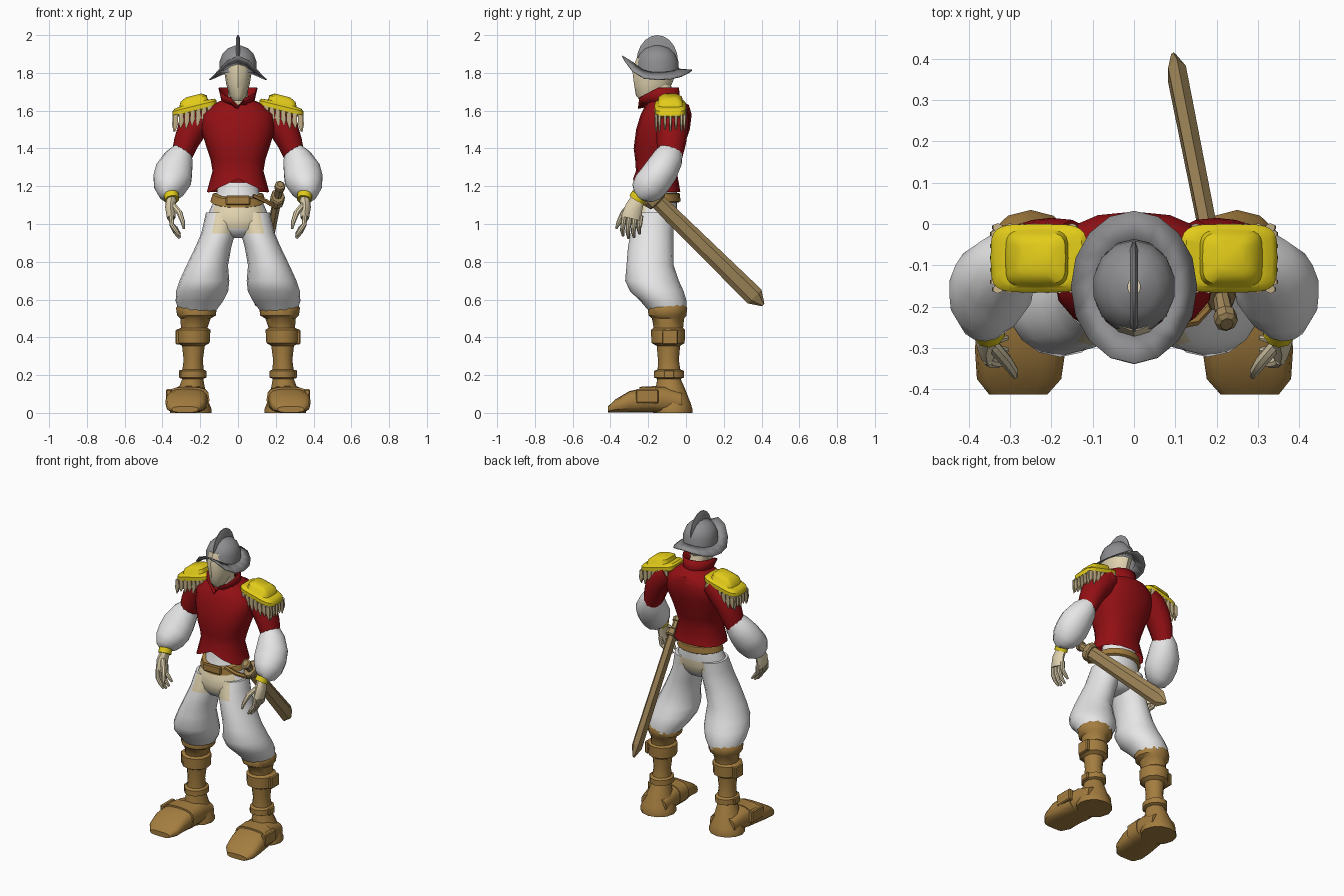
import bpy, bmesh, math
from mathutils import Vector


def material(name, r, g, b):
    m = bpy.data.materials.new(name)
    m.diffuse_color = (r, g, b, 1)
    return m


RED = material("red cloth", .29, .005, .007)
WHITE = material("white cloth", .83, .83, .84)
CREAM = material("cream skin", .76, .66, .44)
BROWN = material("brown leather", .37, .205, .05)
TAN = material("tan wood", .35, .24, .10)
FRINGE = material("fringe tan", .58, .46, .26)
YELLOW = material("yellow braid", .76, .60, .01)
GREY = material("grey steel", .27, .27, .28)
Z = (0, 0, 1)


def finish(name, bm, mat, mirror, smooth=40, thick=0):
    bmesh.ops.recalc_face_normals(bm, faces=bm.faces[:])
    mesh = bpy.data.meshes.new(name)
    bm.to_mesh(mesh)
    bm.free()
    mesh.materials.append(mat)
    ob = bpy.data.objects.new(name, mesh)
    bpy.context.collection.objects.link(ob)
    if smooth:
        bpy.ops.object.select_all(action='DESELECT')
        ob.select_set(True)
        bpy.context.view_layer.objects.active = ob
        bpy.ops.object.shade_smooth_by_angle(angle=math.radians(smooth))
    if thick:
        ob.modifiers.new("thickness", 'SOLIDIFY').thickness = thick
    if mirror:
        ob.modifiers.new("mirror", 'MIRROR')
    return ob


def loft(name, mat, strips, n=12, p=2, axis=None, caps=True, mirror=False,
         warp=None, smooth=40, thick=0):
    """Skin rings (x, y, z, radius_a, radius_b), across the path or a fixed axis."""
    bm = bmesh.new()
    for rings in strips:
        loops = []
        for i, (x, y, z, ra, rb) in enumerate(rings):
            c = Vector((x, y, z))
            a, b = rings[max(i - 1, 0)], rings[min(i + 1, len(rings) - 1)]
            t = Vector(axis) if axis else (Vector(b[:3]) - Vector(a[:3])).normalized()
            u = Vector((0, 1, 0)) if abs(t.x) > .95 else Vector((1, 0, 0))
            u = (u - t * u.dot(t)).normalized()
            v = t.cross(u)
            loop = []
            for k in range(n):
                ang = math.pi / 2 + math.tau * k / n
                co, si = math.cos(ang), math.sin(ang)
                pu = math.copysign(abs(co) ** (2 / p), co) * ra
                pv = math.copysign(abs(si) ** (2 / p), si) * rb
                q = c + u * pu + v * pv
                if warp:
                    q = Vector(warp(q, i))
                loop.append(bm.verts.new(q))
            loops.append(loop)
        for la, lb in zip(loops, loops[1:]):
            for k in range(n):
                bm.faces.new((la[k], la[(k + 1) % n], lb[(k + 1) % n], lb[k]))
        if caps:
            bm.faces.new(loops[0])
            bm.faces.new(loops[-1])
    return finish(name, bm, mat, mirror, smooth, thick)


def box(name, mat, centre, size, mirror=False):
    bm = bmesh.new()
    bmesh.ops.create_cube(bm, size=1)
    for v in bm.verts:
        v.co = Vector(centre) + Vector(a * b for a, b in zip(v.co, size))
    bmesh.ops.bevel(bm, geom=bm.edges[:], offset=.006, segments=1, affect='EDGES')
    return finish(name, bm, mat, mirror, 0)


# Head and neck
loft("head", CREAM, [[(0, -.20, 1.65, .024, .04), (0, -.19, 1.68, .045, .075),
                      (0, -.175, 1.74, .062, .10), (0, -.165, 1.82, .075, .12),
                      (0, -.155, 1.88, .075, .105)]], axis=Z)
loft("neck", CREAM, [[(0, -.10, 1.55, .06, .07), (0, -.125, 1.63, .055, .07),
                      (0, -.14, 1.74, .05, .06)]], axis=Z)

# Helmet: dome, upturned brim, crest
loft("helmet_dome", GREY, [[(0, -.152, 1.80, .10, .115), (0, -.152, 1.86, .10, .112),
                            (0, -.152, 1.90, .085, .095), (0, -.152, 1.93, .055, .065),
                            (0, -.152, 1.945, .015, .02)]], axis=Z, n=14, caps=False)


def brim_warp(q, i):
    s = (q.y + .152) / (.184 if i else .115)
    lift = (.125 if s < 0 else .05) * abs(s) ** 3
    return (q.x, q.y, q.z + lift * (1 if i else .35))


loft("helmet_brim", GREY, [[(0, -.152, 1.805, .10, .115), (0, -.152, 1.767, .153, .184)]],
     axis=Z, n=16, caps=False, warp=brim_warp, thick=.006)
loft("helmet_crest", GREY, [[(-.010, -.152, 1.86, .095, .125), (-.003, -.152, 1.86, .11, .14),
                             (.003, -.152, 1.86, .11, .14), (.010, -.152, 1.86, .095, .125)]],
     axis=(1, 0, 0), n=20)


# Jacket with a split front hem and a V neck
def jacket_warp(q, i):
    z = q.z
    if i == 0 and q.y < -.16:
        z = 1.24 - .48 * abs(q.x)
    if i >= 7 and q.y < -.15 and abs(q.x) < .03:
        z -= .045
    return (q.x, q.y, z)


loft("jacket", RED, [[(0, -.155, 1.17, .165, .125), (0, -.157, 1.28, .135, .108),
                      (0, -.147, 1.34, .145, .122), (0, -.145, 1.40, .165, .132),
                      (0, -.122, 1.50, .195, .142), (0, -.105, 1.58, .195, .135),
                      (0, -.10, 1.63, .14, .115), (0, -.115, 1.66, .075, .08)]],
     axis=Z, n=16, p=2.4, caps=False, warp=jacket_warp)


def collar_warp(q, i):
    if i == 0:
        return q
    front = max(0, (-.15 - q.y) / .10)
    z = q.z - .055 * front
    return (q.x, q.y, z - (.05 if abs(q.x) < .02 and front else 0))


loft("collar", RED, [[(0, -.12, 1.625, .075, .085), (0, -.148, 1.722, .098, .105)]],
     axis=Z, n=16, caps=False, warp=collar_warp, thick=.006)

# Arms: sleeves, puffed cuffs, wristbands
loft("sleeves", RED, [[(.15, -.07, 1.60, .07, .08), (.20, -.07, 1.56, .085, .085),
                       (.245, -.073, 1.50, .078, .083), (.275, -.078, 1.43, .066, .078),
                       (.30, -.085, 1.355, .055, .065)]], mirror=True)
loft("puffed_cuffs", WHITE, [[(.295, -.08, 1.39, .052, .065), (.312, -.095, 1.35, .078, .08),
                              (.338, -.13, 1.285, .100, .09), (.348, -.165, 1.235, .103, .092),
                              (.358, -.20, 1.195, .088, .09), (.36, -.232, 1.162, .062, .07),
                              (.355, -.245, 1.145, .035, .035)]], n=14, mirror=True)
loft("wristbands", YELLOW, [[(.354, -.245, 1.155, .040, .044), (.350, -.262, 1.128, .040, .044)]],
     n=10, mirror=True)

# Hands with four fingers and a thumb
hand = [[(.350, -.25, 1.145, .026, .034), (.358, -.275, 1.09, .028, .046),
         (.354, -.29, 1.03, .022, .055)]]
for i in range(4):
    y = -.333 + i * .029
    drop = (.012, 0, .004, .022)[i]
    hand.append([(.354, y + .006, 1.045, .013, .015), (.350, y, .995, .013, .014),
                 (.330, y - .004, .955 + drop, .012, .012), (.308, y, .925 + drop, .007, .007)])
hand.append([(.345, -.29, 1.10, .016, .018), (.310, -.33, 1.06, .016, .016),
             (.292, -.355, 1.01, .012, .013), (.287, -.37, .975, .006, .006)])
loft("hands", CREAM, hand, n=8, mirror=True)

# Epaulettes, tilted down outwards, with a hanging fringe
tilt = lambda q, i: (q.x, q.y, q.z - .25 * (q.x - .23))
loft("epaulettes", YELLOW, [[(.23, -.083, 1.59, .105, .072), (.23, -.083, 1.60, .117, .083),
                             (.23, -.083, 1.625, .117, .083), (.23, -.083, 1.637, .105, .073),
                             (.235, -.083, 1.64, .076, .069), (.235, -.083, 1.665, .069, .062),
                             (.235, -.083, 1.682, .04, .038)]],
     axis=Z, n=24, p=4.5, mirror=True, warp=tilt)
edge = [(.15 + .03 * i, y) for y in (-.158, -.008) for i in range(7)]
edge += [(.335, -.14 + .029 * i) for i in range(5)]
strands = [[(x, y, 1.605, .013, .010), (x, y, 1.555, .016, .008),
            (x + .004, y, 1.515 + .012 * (i % 2), .003, .003)] for i, (x, y) in enumerate(edge)]
loft("epaulette_fringe", FRINGE, strands, n=6, axis=Z, mirror=True, warp=tilt)

# Trousers: hips and baggy legs, with worn cream patches
hips = loft("trouser_hips", WHITE, [[(0, -.14, 1.22, .105, .09), (0, -.145, 1.15, .115, .098),
                                     (0, -.155, 1.10, .138, .108), (0, -.163, 1.06, .155, .113),
                                     (0, -.168, 1.02, .165, .115), (0, -.172, .975, .145, .105),
                                     (0, -.172, .94, .09, .08), (0, -.17, .925, .03, .04)]],
            n=24, axis=Z)
legs = loft("trouser_legs", WHITE, [[(.085, -.16, 1.06, .085, .10), (.095, -.172, 1.0, .088, .108),
                                     (.105, -.18, .95, .09, .113), (.13, -.187, .88, .095, .12),
                                     (.163, -.19, .78, .11, .125), (.178, -.18, .70, .132, .142),
                                     (.19, -.155, .645, .138, .142), (.205, -.118, .59, .125, .122),
                                     (.215, -.097, .54, .098, .10)]], n=16, axis=Z, mirror=True)
for ob in (hips, legs):
    ob.data.materials.append(CREAM)
    for f in ob.data.polygons:
        c = f.center
        front = c.y < -.2 and abs(c.x) < .125 and .965 < c.z < 1.085
        back = c.y > -.12 and .02 < abs(c.x) < .10 and .99 < c.z < 1.05
        f.material_index = int(front or back)

# Belt, buckle and sword hanger
sag = lambda q, i: (q.x, q.y, q.z - max(0, -.16 - q.y) * .3)
loft("belt", BROWN, [[(0, -.15, 1.115, .14, .113), (0, -.15, 1.12, .148, .12),
                      (0, -.148, 1.16, .136, .117), (0, -.148, 1.165, .125, .108)]],
     n=18, axis=Z, warp=sag)
box("belt_buckle", BROWN, (0, -.267, 1.125), (.13, .022, .05))
loft("sword_hanger", BROWN, [[(.08, -.25, 1.15, .010, .014), (.15, -.235, 1.12, .010, .014),
                              (.20, -.18, 1.09, .010, .014)]], n=6)

# Sword in its scabbard, angled down behind the hip
top, tip = Vector((.208, -.16, 1.13)), Vector((.095, .408, .572))


def along(specs):
    return [(*top.lerp(tip, s), a, b) for s, a, b in specs]


loft("scabbard", TAN, [along([(0, .023, .042), (.5, .024, .047), (.92, .025, .052),
                              (1, .006, .010)])], n=6, smooth=0)
loft("sword_guard", TAN, [along([(-.035, .034, .05), (-.025, .038, .058),
                                 (.015, .038, .058), (.025, .03, .05)])], n=8, smooth=0)
loft("sword_grip", TAN, [along([(-.02, .020, .024), (-.10, .022, .026), (-.105, .028, .032),
                                (-.135, .028, .032), (-.145, .016, .02)])], n=8, smooth=0)

# Boots: shaft with cuff and straps, then foot
loft("boot_shafts", BROWN, [[(.22, -.098, .575, .095, .095), (.22, -.098, .555, .108, .105),
                             (.22, -.098, .515, .102, .10), (.225, -.095, .50, .08, .085),
                             (.232, -.093, .45, .070, .078), (.236, -.095, .44, .090, .09),
                             (.236, -.095, .37, .086, .088), (.236, -.093, .355, .06, .062),
                             (.237, -.093, .28, .051, .055), (.238, -.09, .23, .056, .06),
                             (.238, -.09, .222, .070, .08), (.238, -.09, .188, .072, .08),
                             (.24, -.09, .18, .056, .062), (.245, -.082, .12, .072, .08),
                             (.25, -.073, .05, .098, .098), (.25, -.07, .02, .11, .104),
                             (.25, -.07, 0, .11, .104)]], n=12, axis=Z, mirror=True)
loft("boot_feet", BROWN, [[(.25, -.02, .055, .09, .053), (.255, -.12, .071, .10, .07),
                           (.265, -.22, .067, .108, .066), (.275, -.30, .058, .110, .057),
                           (.278, -.375, .036, .102, .035), (.28, -.413, .018, .07, .016)]],
     n=16, p=3, axis=(0, -1, 0), mirror=True)
loft("instep_straps", BROWN, [[(.26, -.16, .072, .108, .070), (.266, -.245, .070, .115, .068)]],
     n=16, p=3, axis=(0, -1, 0), mirror=True)
box("instep_buckles", BROWN, (.367, -.205, .088), (.03, .12, .075), True)
box("calf_buckles", BROWN, (.318, -.085, .402), (.026, .085, .08), True)
box("ankle_buckles", BROWN, (.303, -.09, .205), (.02, .06, .045), True)
